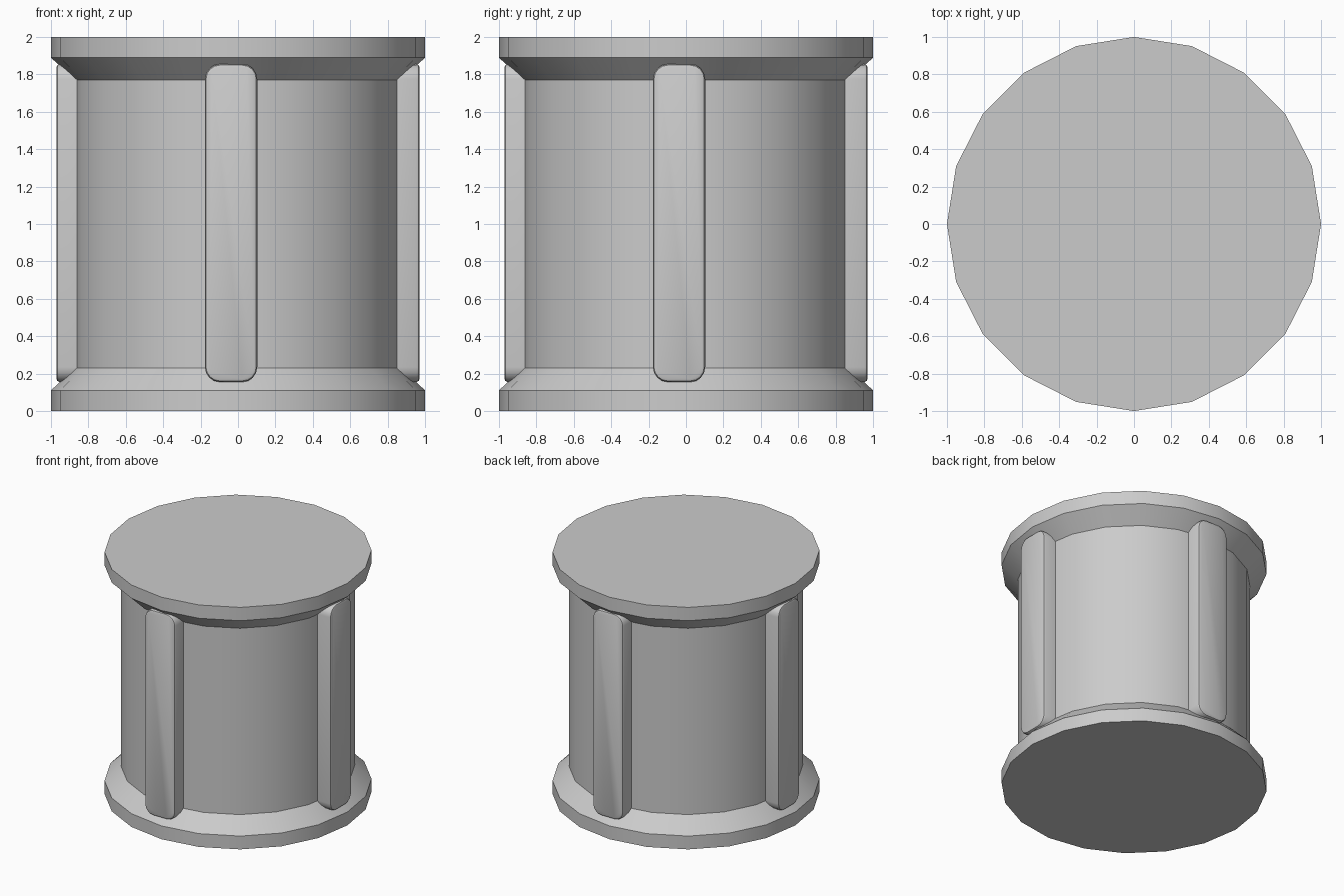
import bpy, bmesh, math
from mathutils import Matrix

cube = bpy.data.objects.get("Cube")
if cube:
    bpy.data.objects.remove(cube, do_unlink=True)

grey = bpy.data.materials.new("plain grey")
grey.use_nodes = True
grey.diffuse_color = (0.6, 0.6, 0.6, 1)
grey.node_tree.nodes["Principled BSDF"].inputs["Base Color"].default_value = grey.diffuse_color


def finish(bm, name):
    bmesh.ops.recalc_face_normals(bm, faces=bm.faces)
    mesh = bpy.data.meshes.new(name)
    bm.to_mesh(mesh)
    bm.free()
    obj = bpy.data.objects.new(name, mesh)
    mesh.materials.append(grey)
    bpy.context.collection.objects.link(obj)
    bpy.ops.object.select_all(action="DESELECT")
    obj.select_set(True)
    bpy.context.view_layer.objects.active = obj
    bpy.ops.object.shade_smooth_by_angle(angle=math.radians(30))
    return obj


def bridge(bm, a, b):
    for i in range(len(a)):
        j = (i + 1) % len(a)
        bm.faces.new((a[i], a[j], b[j], b[i]))


def loft(rings, name, turn=0):
    """Join rings of points, capping both ends."""
    bm = bmesh.new()
    loops = [[bm.verts.new(p) for p in ring] for ring in rings]
    for a, b in zip(loops, loops[1:]):
        bridge(bm, a, b)
    bm.faces.new(loops[0])
    bm.faces.new(loops[-1])
    bmesh.ops.rotate(bm, verts=bm.verts, matrix=Matrix.Rotation(turn, 3, "Z"))
    return finish(bm, name)


# Drum with a flared flange at each end
SIDES = 20
half = [(1.0, 0.0), (1.0, 0.11), (0.877, 0.23)]
profile = half + [(r, 2 - z) for r, z in reversed(half)]
loft([[(r * math.cos(math.tau * i / SIDES), r * math.sin(math.tau * i / SIDES), z)
       for i in range(SIDES)] for r, z in profile], "flanged_drum")


# Rounded upright rib, slightly off centre, with a chamfered outer rim
def rib_ring(depth, inset):
    hw, hh, rad, steps = 0.14, 0.85, 0.08, 4
    points = []
    for q, (sx, sz) in enumerate([(1, 1), (-1, 1), (-1, -1), (1, -1)]):
        for k in range(steps + 1):
            a = (q + k / steps) * math.pi / 2
            points.append((-0.037 + sx * (hw - rad) + (rad - inset) * math.cos(a), -depth,
                           1.005 + sz * (hh - rad) + (rad - inset) * math.sin(a)))
    return points


for n, side in enumerate(("front", "left", "back", "right")):
    loft([rib_ring(0.8, 0), rib_ring(0.953, 0), rib_ring(0.966, 0.006), rib_ring(0.971, 0.018)],
         side + "_rib", n * math.pi / 2)
